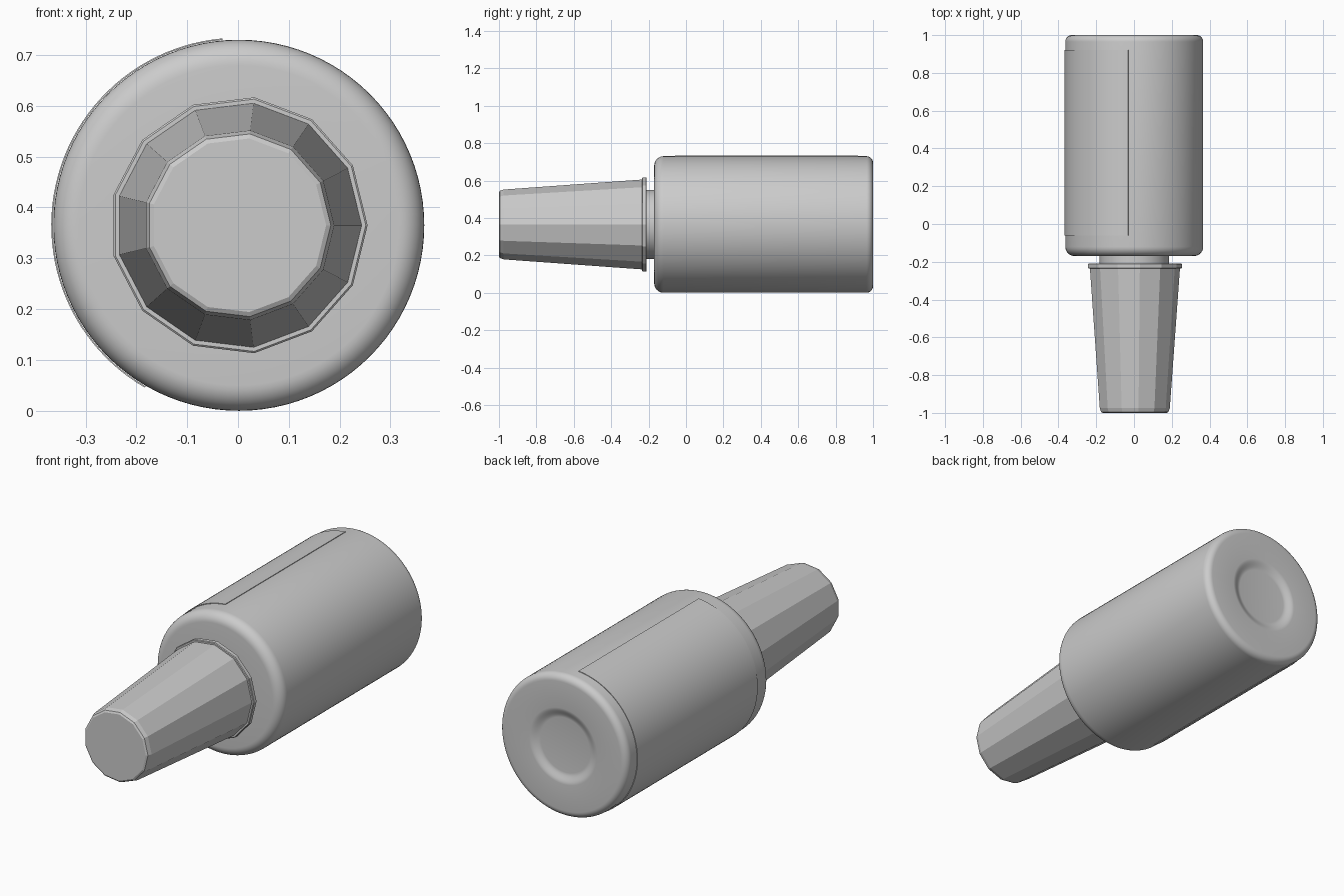
import bpy, bmesh, math

if "Cube" in bpy.data.objects:
    bpy.data.objects.remove(bpy.data.objects["Cube"])

CX, CZ = 0.0015, 0.365   # axis of the bottle, running along y


def finish(name, bm, smooth_angle=None):
    bmesh.ops.recalc_face_normals(bm, faces=bm.faces)
    mesh = bpy.data.meshes.new(name)
    bm.to_mesh(mesh)
    bm.free()
    obj = bpy.data.objects.new(name, mesh)
    bpy.context.collection.objects.link(obj)
    if smooth_angle:
        bpy.ops.object.select_all(action='DESELECT')
        obj.select_set(True)
        bpy.context.view_layer.objects.active = obj
        bpy.ops.object.shade_smooth_by_angle(angle=math.radians(smooth_angle))
    return obj


def lathe(name, profile, sides, smooth_angle=None):
    """Revolve (radius, y) points around the bottle axis and cap both ends."""
    bm = bmesh.new()
    rings = []
    for r, y in profile:
        rings.append([bm.verts.new((CX + r * math.cos(a), y, CZ + r * math.sin(a)))
                      for a in (math.tau * i / sides for i in range(sides))])
    for a, b in zip(rings, rings[1:]):
        for i in range(sides):
            j = (i + 1) % sides
            bm.faces.new((a[i], a[j], b[j], b[i]))
    bm.faces.new(rings[0])
    bm.faces.new(rings[-1])
    return finish(name, bm, smooth_angle)


def arc(r, y, rad_r, rad_y, start, end, steps=8):
    """Elliptical fillet points in the (radius, y) plane, angles in degrees."""
    out = []
    for i in range(steps + 1):
        t = math.radians(start + (end - start) * i / steps)
        out.append((r + rad_r * math.cos(t), y + rad_y * math.sin(t)))
    return out


# Bottle body: rounded shoulder in front, rounded base with a shallow dimple
R = 0.365
dimple = [(0.195 - 0.055 * t, 1.0 - 0.018 * (3 * t * t - 2 * t ** 3))
          for t in (i / 8 for i in range(9))]
body = ([(0.17, -0.17)] + arc(R - 0.05, -0.12, 0.05, 0.05, -90, 0)
        + arc(R - 0.035, 0.965, 0.035, 0.035, 0, 90) + dimple)
lathe("bottle_body", body, 96, 40)

# Neck between the body and the cap
lathe("bottle_neck", [(0.184, -0.225), (0.184, -0.16)], 64, 40)

# Thirteen-sided tapered cap with a bevelled tip
lathe("cap", [(0.172, -1.0), (0.181, -0.995), (0.188, -0.975),
              (0.242, -0.233), (0.242, -0.22)], 13)

# Thin flange at the cap's open end
lathe("cap_flange", [(0.250, -0.235), (0.2535, -0.232), (0.2535, -0.213),
                     (0.250, -0.21)], 13)

# Label wrapped around the left side of the body
bm = bmesh.new()
steps = 48
loops = []
for i in range(steps + 1):
    a = math.radians(95 + 145 * i / steps)
    loops.append([bm.verts.new((CX + r * math.cos(a), y, CZ + r * math.sin(a)))
                  for r, y in ((0.366, -0.06), (0.369, -0.06),
                               (0.369, 0.92), (0.366, 0.92))])
for a, b in zip(loops, loops[1:]):
    for i in range(4):
        j = (i + 1) % 4
        bm.faces.new((a[i], a[j], b[j], b[i]))
bm.faces.new(loops[0])
bm.faces.new(loops[-1])
finish("label", bm, 40)
